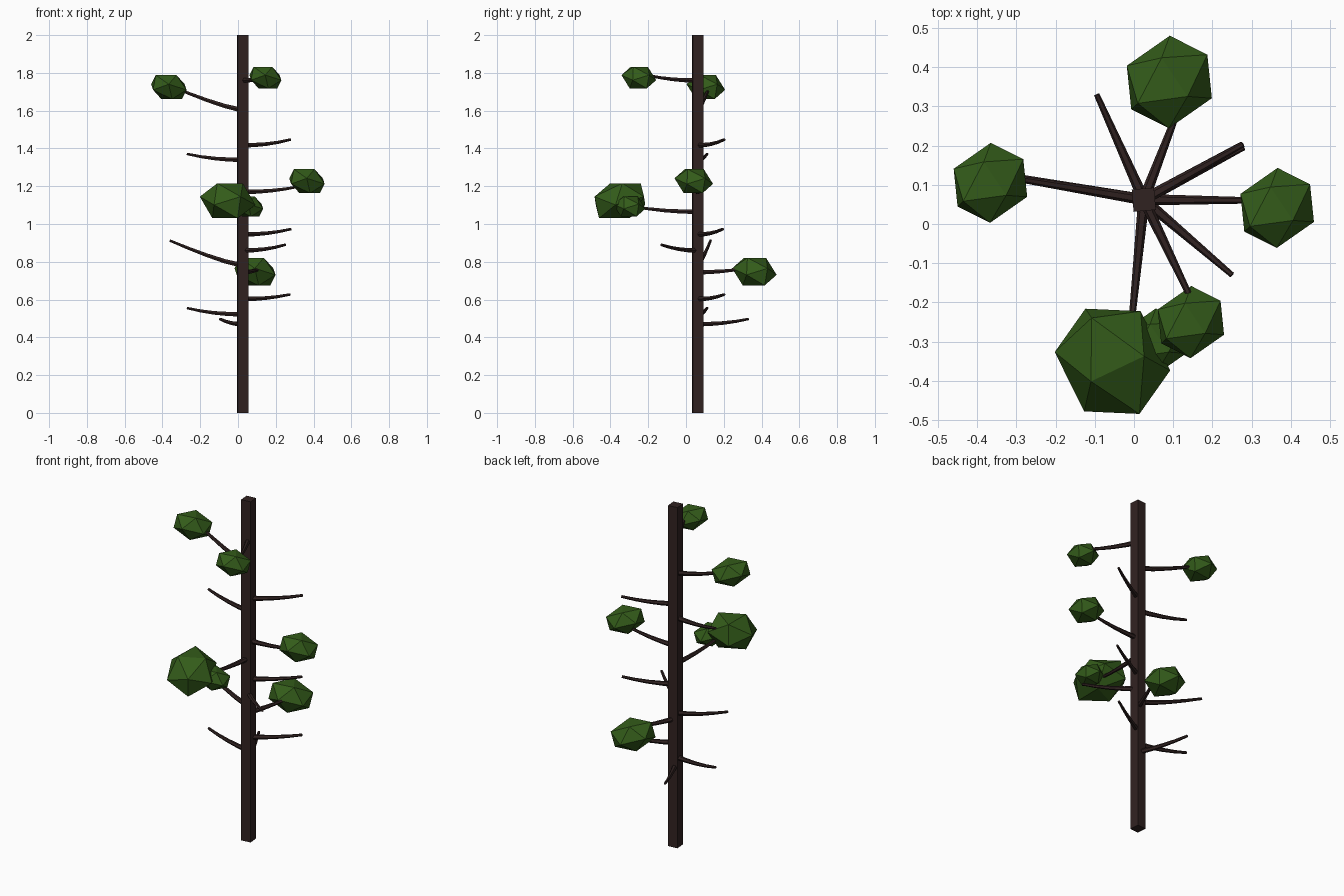
import bpy, bmesh, math
from mathutils import Matrix, Vector

if "Cube" in bpy.data.objects:
    bpy.data.objects.remove(bpy.data.objects["Cube"])

CX, CY = 0.025, 0.062          # trunk axis


def material(name, rgb):
    m = bpy.data.materials.new(name)
    m.diffuse_color = (*rgb, 1)
    m.use_nodes = True
    m.node_tree.nodes["Principled BSDF"].inputs["Base Color"].default_value = m.diffuse_color
    return m


bark = material("bark", (0.03, 0.016, 0.015))
green = material("foliage", (0.033, 0.105, 0.01))


def branch(name, z, end, power=2.2):
    """Tapered six-sided branch that leaves the trunk level and bends upward."""
    data = bpy.data.curves.new(name, 'CURVE')
    data.dimensions = '3D'
    data.bevel_depth = 0.0145
    data.bevel_resolution = 1
    data.use_fill_caps = True
    s = data.splines.new('POLY')
    n = 5
    s.points.add(n - 1)
    for i, p in enumerate(s.points):
        t = i / (n - 1)
        p.co = (CX + (end[0] - CX) * t, CY + (end[1] - CY) * t,
                z + (end[2] - z) * t ** power, 1)
        p.radius = 1 - 0.5 * t
    ob = bpy.data.objects.new(name, data)
    bpy.context.collection.objects.link(ob)
    data.materials.append(bark)
    bpy.ops.object.select_all(action='DESELECT')
    ob.select_set(True)
    bpy.context.view_layer.objects.active = ob
    bpy.ops.object.convert(target='MESH')
    for f in ob.data.polygons:
        f.use_smooth = False


# Flattened, slightly skewed 20-sided clump
SQUASH = Matrix(((1.023, -0.026, -0.19), (0.141, 0.998, -0.105), (0, 0, 0.78)))


def clump(name, centre, size, turn=0):
    bm = bmesh.new()
    bmesh.ops.create_icosphere(bm, subdivisions=1, radius=size)
    bm.faces.ensure_lookup_table()
    # stand the ball on a face, with one top corner pointing to +y
    face = bm.faces[0]
    rot = face.calc_center_median().rotation_difference(Vector((0, 0, 1))).to_matrix()
    corner = rot @ face.verts[0].co
    rot = Matrix.Rotation(math.pi / 2 - math.atan2(corner.y, corner.x), 3, 'Z') @ rot
    m = Matrix.Rotation(math.radians(turn), 3, 'Z') @ SQUASH @ rot
    bm.transform(Matrix.Translation(centre) @ m.to_4x4())
    me = bpy.data.meshes.new(name)
    bm.to_mesh(me)
    bm.free()
    me.materials.append(green)
    bpy.context.collection.objects.link(bpy.data.objects.new(name, me))


# Square trunk
bpy.ops.mesh.primitive_cube_add(size=1, location=(CX, CY, 1),
                                rotation=(0, 0, math.radians(5)))
trunk = bpy.context.object
trunk.name = "trunk"
trunk.scale = (0.057, 0.057, 2)
trunk.data.materials.append(bark)

# Bare branches: start height, tip
bare = [(1.417, (0.278, 0.203, 1.447)), (0.945, (0.28, 0.195, 0.973)),
        (0.603, (0.275, 0.203, 0.627)), (1.34, (-0.27, 0.112, 1.371)),
        (0.522, (-0.27, 0.112, 0.555)), (0.86, (0.25, -0.13, 0.89)),
        (0.47, (-0.095, 0.33, 0.497))]
for i, (z, tip) in enumerate(bare):
    branch(f"bare_branch_{i + 1}", z, tip)
branch("steep_branch", 0.78, (-0.36, 0.13, 0.912), 1.25)

# Leafy branches
branch("leafy_branch_1", 1.602, (-0.355, 0.125, 1.73), 1.25)
branch("leafy_branch_2", 1.76, (0.15, -0.2, 1.787))
branch("leafy_branch_3", 1.17, (0.33, 0.06, 1.2))
branch("leafy_branch_4", 1.065, (-0.01, -0.29, 1.095))
branch("leafy_branch_5", 0.745, (0.12, 0.31, 0.765))

# Foliage clumps
clump("foliage_1", (-0.366, 0.105, 1.725), 0.102)
clump("foliage_2", (0.145, -0.25, 1.775), 0.092)
clump("foliage_3", (0.365, 0.041, 1.227), 0.102)
clump("foliage_4", (0.09, 0.362, 0.748), 0.118)
clump("foliage_large", (-0.055, -0.35, 1.123), 0.149, -98.5)
clump("foliage_small", (0.055, -0.3, 1.093), 0.085)
